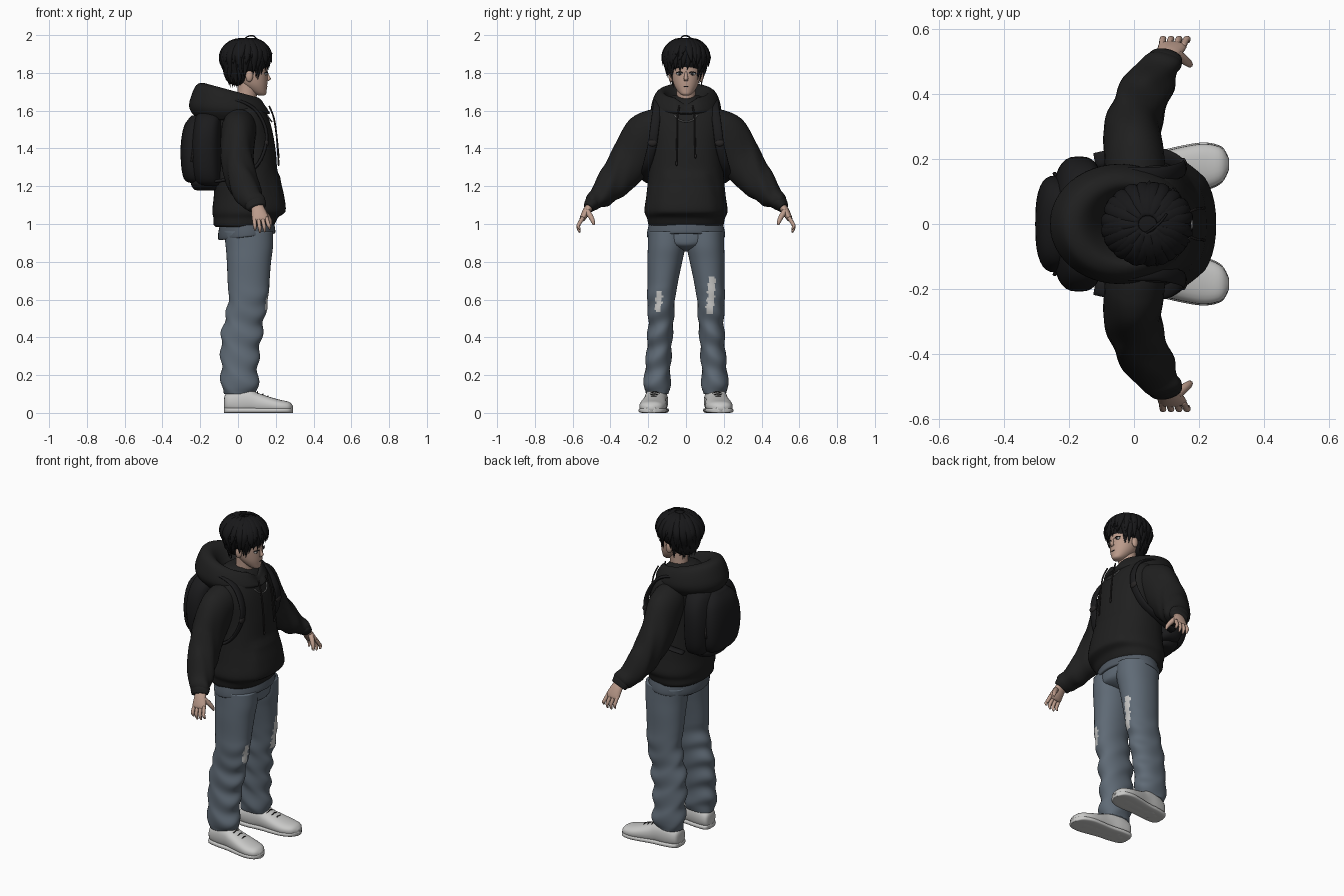
import bpy, bmesh, math, random
from mathutils import Vector as V

random.seed(4)


def mat(name, r, g, b):
    m = bpy.data.materials.new(name)
    m.diffuse_color = (r, g, b, 1)
    return m


BLACK = mat("black cloth", .014, .014, .014)
PACK = mat("pack fabric", .011, .011, .012)
HAIR = mat("black hair", .009, .009, .010)
SKIN = mat("skin", .50, .33, .26)
DENIM = mat("denim", .115, .145, .18)
SHIRT = mat("grey blue shirt", .085, .105, .13)
PALE = mat("pale grey", .58, .58, .57)
DARK = mat("dark detail", .02, .018, .018)
METAL = mat("metal", .2, .2, .2)


def finish(name, bm, mats, rule=None):
    bmesh.ops.recalc_face_normals(bm, faces=bm.faces)
    if rule:
        for f in bm.faces:
            f.material_index = rule(f.calc_center_median())
    me = bpy.data.meshes.new(name)
    bm.to_mesh(me)
    bm.free()
    for m in mats:
        me.materials.append(m)
    me.shade_smooth()
    ob = bpy.data.objects.new(name, me)
    bpy.context.collection.objects.link(ob)
    return ob


def spline(keys, t):
    n = len(keys) - 1
    i = min(int(t * n), n - 1)
    f = t * n - i
    a, b, c, d = (keys[max(0, min(n, i + k))] for k in (-1, 0, 1, 2))
    return [q + .5 * f * (r - p + f * (2*p - 5*q + 4*r - s + f * (3*(q - r) + s - p)))
            for p, q, r, s in zip(a, b, c, d)]


def loft(name, keys, mats, axis=None, ref=(1, 0, 0), p=2.0, sides=24, sub=4, deform=None, rule=None):
    """Skin a smooth tube through (x, y, z, half width, half depth) sections."""
    if not isinstance(mats, list):
        mats = [mats]
    n = (len(keys) - 1) * sub
    secs = [spline(keys, i / n) for i in range(n + 1)]
    bm = bmesh.new()
    rings = []
    for i, s in enumerate(secs):
        t = V(axis) if axis else (V(secs[min(n, i+1)][:3]) - V(secs[max(0, i-1)][:3])).normalized()
        u = V(ref)
        u = (u - t * u.dot(t)).normalized()
        w = t.cross(u)
        ring = []
        for k in range(sides):
            a = math.tau * k / sides
            c, d = math.cos(a), math.sin(a)
            q = V(s[:3]) + u * (max(s[3], .0005) * math.copysign(abs(c) ** (2/p), c)) \
                + w * (max(s[4], .0005) * math.copysign(abs(d) ** (2/p), d))
            ring.append(bm.verts.new(deform(q) if deform else q))
        rings.append(ring)
    for r0, r1 in zip(rings, rings[1:]):
        for k in range(sides):
            bm.faces.new((r0[k], r0[k-1], r1[k-1], r1[k]))
    bm.faces.new(rings[0])
    bm.faces.new(rings[-1])
    return finish(name, bm, mats, rule)


def stack(name, keys, mats, **kw):
    """Horizontal sections given as (z, centre x, half x, half y), on the centre line."""
    return loft(name, [(cx, 0, z, rx, ry) for z, cx, rx, ry in keys], mats, axis=(0, 0, 1), **kw)


def tube(name, pts, r, m, sides=8, sub=4, flat=None, ref=(0, 1, .01)):
    return loft(name, [(*q, r, flat or r) for q in pts], m, ref=ref, sides=sides, sub=sub)


def ball(name, loc, rad, m, seg=24):
    bm = bmesh.new()
    bmesh.ops.create_uvsphere(bm, u_segments=seg, v_segments=seg // 2, radius=1)
    for v in bm.verts:
        v.co = V((v.co[i] * rad[i] + loc[i] for i in range(3)))
    return finish(name, bm, [m])


def ramp(x, a, b):
    return max(0, min(1, (x - a) / (b - a)))


# Hoodie body with a raised belly pocket
def pocket(q):
    if q.x > .1:
        k = ramp(q.z, 1.04, 1.06) * ramp(q.z, 1.28, 1.25) * ramp(abs(q.y), .17 - .25 * max(0, q.z - 1.12), .15 - .25 * max(0, q.z - 1.12))
        q.x += .012 * k
    return q


stack("hoodie_body", [(.985, .03, .15, .193), (1.0, .032, .162, .2), (1.03, .04, .17, .206),
      (1.07, .052, .188, .22), (1.15, .052, .18, .21), (1.25, .043, .168, .2), (1.4, .038, .16, .19),
      (1.52, .03, .145, .195), (1.6, .02, .125, .178), (1.65, .015, .1, .12), (1.68, .015, .06, .07)],
      BLACK, p=2.3, sides=48, sub=6, deform=pocket)


# Hood collar, tall behind and notched in front
def hood_tilt(q):
    k = ramp(q.z, 1.58, 1.69)
    q.z -= (q.x + .04) * .27 * k
    if q.x > .04:
        q.z -= .035 * k * max(0, 1 - abs(q.y) / .06)
    return q


stack("hood", [(1.55, -.04, .16, .15), (1.6, -.045, .212, .183), (1.65, -.042, .203, .178),
      (1.695, -.035, .178, .155), (1.708, -.02, .145, .122), (1.675, -.005, .115, .095), (1.61, 0, .07, .06)],
      BLACK, sides=48, deform=hood_tilt)

# Denim seat and the shirt hem
stack("jeans_seat", [(.855, .06, .03, .03), (.88, .06, .11, .1), (.92, .057, .128, .19), (1.02, .05, .13, .19)],
      DENIM, sides=32)


def hem_tilt(q):
    q.z += (q.x - .15) * .12
    return q


stack("shirt_hem", [(.945, .047, .135, .195), (.947, .047, .15, .207), (.98, .045, .15, .204), (1.03, .045, .14, .19)],
      SHIRT, sides=40, deform=hem_tilt)

for s, side in ((1, "left"), (-1, "right")):
    # Trouser leg with folds, and a pale knee tear
    def folds(q):
        k = ramp(q.z, .68, .5)
        w = .007 * k * math.sin(q.z * 52 + q.y * s * 22 + 2 * math.sin(q.x * 14))
        q.x += w
        q.y += w * .5 * s
        return q

    def tear(c):
        jag = .004 * math.sin(c.z * 160)
        if s > 0:
            hit = abs(c.y - .132 + jag - (c.z - .62) * .08) < .018 and .525 < c.z < .72
        else:
            hit = abs(c.y + .146 + jag - (c.z - .58) * .1) < .016 and .53 < c.z < .64
        return int(hit and c.x > .08)

    leg = [(.1, .01, .088, .152, .062), (.135, .01, .097, .152, .07), (.2, .008, .097, .152, .068),
           (.3, .01, .1, .144, .066), (.4, .018, .107, .138, .066), (.5, .035, .105, .132, .068),
           (.6, .055, .105, .132, .074), (.7, .056, .111, .122, .081), (.8, .058, .117, .112, .092),
           (.88, .06, .125, .103, .099), (.96, .055, .13, .1, .1)]
    loft(side + "_trouser_leg", [(cx, cy * s, z, rx, ry) for z, cx, rx, cy, ry in leg], [DENIM, PALE],
         axis=(0, 0, 1), sides=56, sub=9, p=2.15, deform=folds, rule=tear)

    # Shoe, sole and laces
    def ground(q):
        q.z = max(q.z, 0)
        q.y += s * (.155 + .1 * q.x)
        return q

    shoe = [(-.073, .02, .05, .03), (-.06, .05, .055, .05), (0, .06, .062, .07), (.06, .06, .062, .066),
            (.1, .062, .052, .056), (.16, .069, .042, .045), (.22, .07, .034, .036), (.27, .052, .03, .028),
            (.292, .015, .025, .012)]
    loft(side + "_shoe", [(x, 0, z, w, h) for x, w, z, h in shoe], PALE, axis=(1, 0, 0), ref=(0, 1, 0),
         p=2.4, deform=ground)
    loft(side + "_sole", [(x, 0, .013, w + .004, .014) for x, w, z, h in shoe], PALE, axis=(1, 0, 0),
         ref=(0, 1, 0), p=4, deform=ground)
    for i in range(3):
        x, z = .1 + .028 * i, .112 - .011 * i
        y = s * (.155 + .1 * x)
        tube(f"{side}_lace_{i+1}", [(x, y - .035, z - .015), (x + .004, y, z), (x, y + .035, z - .015)],
             .003, DARK, 6, ref=(1, 0, 0))

    # Sleeve with folds at the elbow and wrist
    def crease(q):
        d = abs(q.y)
        q.x += .006 * ramp(d, .27, .4) * math.sin(d * 75 + q.z * 18)
        q.z += .006 * ramp(d, .27, .4) * math.sin(d * 70 + q.x * 25)
        return q

    arm = [(.01, .1, 1.54, .08, .08), (.005, .16, 1.505, .092, .11), (0, .215, 1.455, .092, .127),
           (-.005, .285, 1.345, .088, .115), (.02, .37, 1.235, .081, .095), (.055, .445, 1.155, .072, .067),
           (.085, .49, 1.117, .06, .046), (.095, .507, 1.1, .046, .03)]
    loft(side + "_sleeve", [(x, y * s, z, a, b) for x, y, z, a, b in arm], BLACK, sides=32, sub=7, deform=crease)
    loft(side + "_cuff", [(x, y * s, z, a, b) for x, y, z, a, b in
         [(.085, .488, 1.12, .05, .042), (.092, .5, 1.106, .057, .04), (.1, .516, 1.086, .05, .03)]], BLACK)

    # Hand
    loft(side + "_palm", [(x, y * s, z, a, b) for x, y, z, a, b in
         [(.1, .5, 1.105, .03, .02), (.108, .525, 1.07, .037, .021), (.118, .547, 1.03, .044, .016),
          (.12, .552, 1.018, .035, .01)]], SKIN, sides=16)
    for i in range(4):
        drop = (.012, 0, .003, .018)[i]
        pts = [(.087 + .021*i, .545, 1.035, .0105, .011), (.088 + .024*i, .566, 1.0, .01, .01),
               (.09 + .025*i, .57, .978 + drop*.6, .0095, .009), (.09 + .026*i, .562, .955 + drop, .005, .005)]
        loft(f"{side}_finger_{i+1}", [(x, y * s, z, a, b) for x, y, z, a, b in pts], SKIN, sides=10)
    loft(side + "_thumb", [(x, y * s, z, a, a) for x, y, z, a in
         [(.13, .525, 1.07, .016), (.155, .505, 1.04, .014), (.17, .493, 1.015, .011), (.175, .488, .995, .005)]],
         SKIN, sides=10)

    # Pack strap, adjuster and hood cord
    strap = [(-.13, .13, 1.6), (-.03, .15, 1.655), (.08, .152, 1.615), (.142, .165, 1.52), (.148, .178, 1.42),
             (.1, .205, 1.31), (0, .216, 1.25), (-.12, .195, 1.225)]
    tube(side + "_strap", [(x, y * s, z) for x, y, z in strap], .024, PACK, 12, 5, flat=.009)
    ball(side + "_strap_buckle", (.152, .178 * s, 1.43), (.012, .026, .02), DARK, 12)
    end = 1.36 if s > 0 else 1.32
    tube(side + "_cord", [(.165, .035 * s, 1.625), (.19, .046 * s, 1.56), (.205, .047 * s, 1.46),
                          (.215, .05 * s, end)], .0045, DARK)
    ball(side + "_cord_tip", (.215, .05 * s, end), (.006, .006, .014), DARK, 10)

    # Ear, eye, iris and brow
    ball(side + "_ear", (.06, .08 * s, 1.783), (.02, .013, .032), SKIN, 14)
    ball(side + "_eye", (.147, .034 * s, 1.795), (.007, .017, .008), PALE, 14)
    ball(side + "_iris", (.151, .033 * s, 1.795), (.005, .007, .008), DARK, 12)
    tube(side + "_lash", [(.155, .017*s, 1.8), (.155, .034*s, 1.805), (.142, .052*s, 1.8)], .003, DARK, 6, ref=(0, 0, 1))

# Pack
stack("pack_body", [(1.2, -.15, .04, .1), (1.215, -.155, .07, .16), (1.28, -.165, .082, .193), (1.4, -.17, .085, .208),
      (1.5, -.165, .08, .2), (1.57, -.155, .07, .16), (1.605, -.15, .04, .08)], PACK, p=2.8, sides=36)
stack("pack_pocket", [(1.215, -.2, .03, .06), (1.23, -.22, .06, .115), (1.3, -.235, .065, .145),
      (1.42, -.237, .066, .148), (1.52, -.225, .06, .125), (1.575, -.205, .04, .07)], PACK, p=2.7, sides=32)
stack("pack_base", [(1.178, -.17, .045, .08), (1.185, -.17, .065, .11), (1.215, -.175, .075, .135), (1.25, -.17, .07, .13)],
      PACK, p=2.6)
arc = [math.pi * i / 10 for i in range(11)]
tube("pack_zip", [(-.245 + .03*math.sin(a), .155 * math.cos(a), 1.33 + .24 * math.sin(a)) for a in arc], .006, DARK, 6, 2, ref=(1, 0, 0))
tube("pack_handle", [(-.17, -.035, 1.59), (-.2, -.025, 1.625), (-.2, .025, 1.625), (-.17, .035, 1.59)], .007, PACK, ref=(1, 0, 0))

# Neck, head and face
stack("neck", [(1.58, .03, .06, .058), (1.66, .045, .052, .05), (1.76, .055, .055, .052)], SKIN)
stack("head", [(1.68, .125, .012, .014), (1.688, .117, .032, .03), (1.71, .1, .052, .049), (1.74, .085, .07, .065),
      (1.78, .075, .081, .075), (1.82, .068, .088, .08), (1.88, .06, .09, .082), (1.94, .05, .06, .06)],
      SKIN, sides=32)
loft("nose", [(.15, 0, 1.808, .006, .006), (.158, 0, 1.785, .008, .009), (.163, 0, 1.768, .011, .012),
              (.155, 0, 1.757, .007, .009)], SKIN, axis=(0, 0, 1), sides=12)
tube("mouth", [(.146, -.02, 1.729), (.1545, 0, 1.728), (.146, .02, 1.729)], .0028, DARK, 6, ref=(0, 0, 1))
tube("neck_chain", [(.155, -.06, 1.575), (.172, -.035, 1.55), (.178, 0, 1.542), (.172, .035, 1.55), (.155, .06, 1.575)],
     .004, METAL, 6, ref=(0, 0, 1))

# Hair: skull cap, nape and layered tapered locks
ball("hair_cap", (.042, 0, 1.877), (.128, .117, .103), HAIR, 32)
ball("hair_nape", (.002, 0, 1.82), (.082, .09, .09), HAIR)


def lock(name, az, end, grow, width):
    keys = []
    swing = random.uniform(-.22, .22)
    for i in range(6):
        t = i / 5
        phi = 12 + (end - 12) * t
        over = max(0, phi - 90) / 60
        r = math.sin(math.radians(min(phi, 90))) * (1 - .33 * over) * grow + (.06 if i == 5 else 0)
        z = .108 * grow * math.cos(math.radians(phi)) if phi < 90 else -.125 * over
        a = az + swing * t * t
        w = width * (.4, .9, 1, .9, .6, .03)[i]
        keys.append((.042 + .134 * r * math.cos(a), .122 * r * math.sin(a), 1.873 + z, w, max(.001, w * .42)))
    loft(name, keys, HAIR, ref=(-math.sin(az), math.cos(az), .02), sides=8, sub=3)


for layer, (count, cut, grow) in enumerate(((30, 0, .98), (24, 18, 1.03), (16, 48, 1.03))):
    for i in range(count):
        az = math.tau * (i + .5 * (layer % 2)) / count
        d = abs(math.degrees(math.atan2(math.sin(az), math.cos(az))))
        end = 120 if d < 38 else 142 if d < 70 else 132 if d < 105 else 155
        lock(f"hair_lock_{layer+1}_{i+1}", az, end - cut + random.uniform(-9, 9), grow, .021)
tube("stray_curl", [(.03, -.03, 1.97), (.05, -.02, 1.992), (.08, .005, 1.996), (.1, .03, 1.98)], .004, HAIR, 6)
